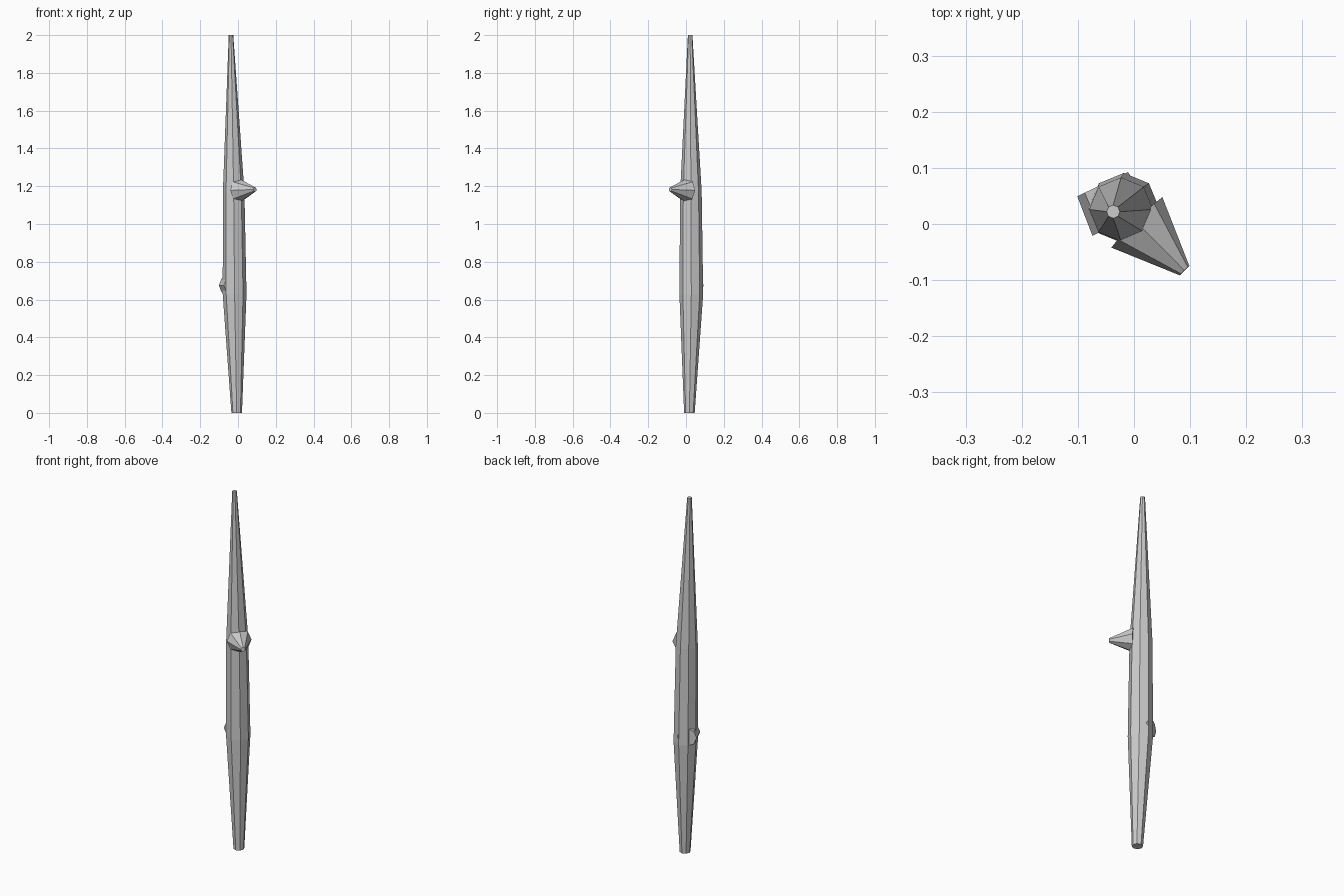
import bpy, bmesh
from math import cos, sin, tau
from mathutils import Vector

if "Cube" in bpy.data.objects:
    bpy.data.objects.remove(bpy.data.objects["Cube"])


def tube(name, rings, sides=8, axis=(0, 0, 1), phase=0.0):
    """Faceted tube through (centre, radius) rings, capped at both ends."""
    a = Vector(axis).normalized()
    u = Vector((1, 0, 0)) if a.z > 0.9 else Vector((0, 0, 1)).cross(a).normalized()
    v = a.cross(u)
    bm = bmesh.new()
    loops = []
    for centre, r in rings:
        loops.append([bm.verts.new(Vector(centre)
                      + r * (u * cos(tau * (i + phase) / sides) + v * sin(tau * (i + phase) / sides)))
                      for i in range(sides)])
    for lo, hi in zip(loops, loops[1:]):
        for i in range(sides):
            j = (i + 1) % sides
            bm.faces.new((lo[i], lo[j], hi[j], hi[i]))
    bm.faces.new(loops[0][::-1])
    bm.faces.new(loops[-1])
    bmesh.ops.recalc_face_normals(bm, faces=bm.faces)
    mesh = bpy.data.meshes.new(name)
    bm.to_mesh(mesh)
    bm.free()
    obj = bpy.data.objects.new(name, mesh)
    bpy.context.collection.objects.link(obj)
    return obj


# Main shaft: swells in the middle, tapers to a narrow tip
tube("trunk", [((-0.007, 0.018, 0), 0.028),
               ((-0.018, 0.028, 0.63), 0.063),
               ((-0.023, 0.026, 1.17), 0.057),
               ((-0.037, 0.022, 2.0), 0.012)])

# Broken side branch pointing front right
tube("branch", [((0.005, 0.003, 1.178), 0.064),
                ((0.09, -0.083, 1.183), 0.012)], axis=(0.085, -0.086, 0.005))

# Short cut-off knot at the back left
tube("knot", [((-0.02, 0.005, 0.675), 0.06),
              ((-0.056, 0.071, 0.675), 0.05)], axis=(-0.43, 0.9, 0))
